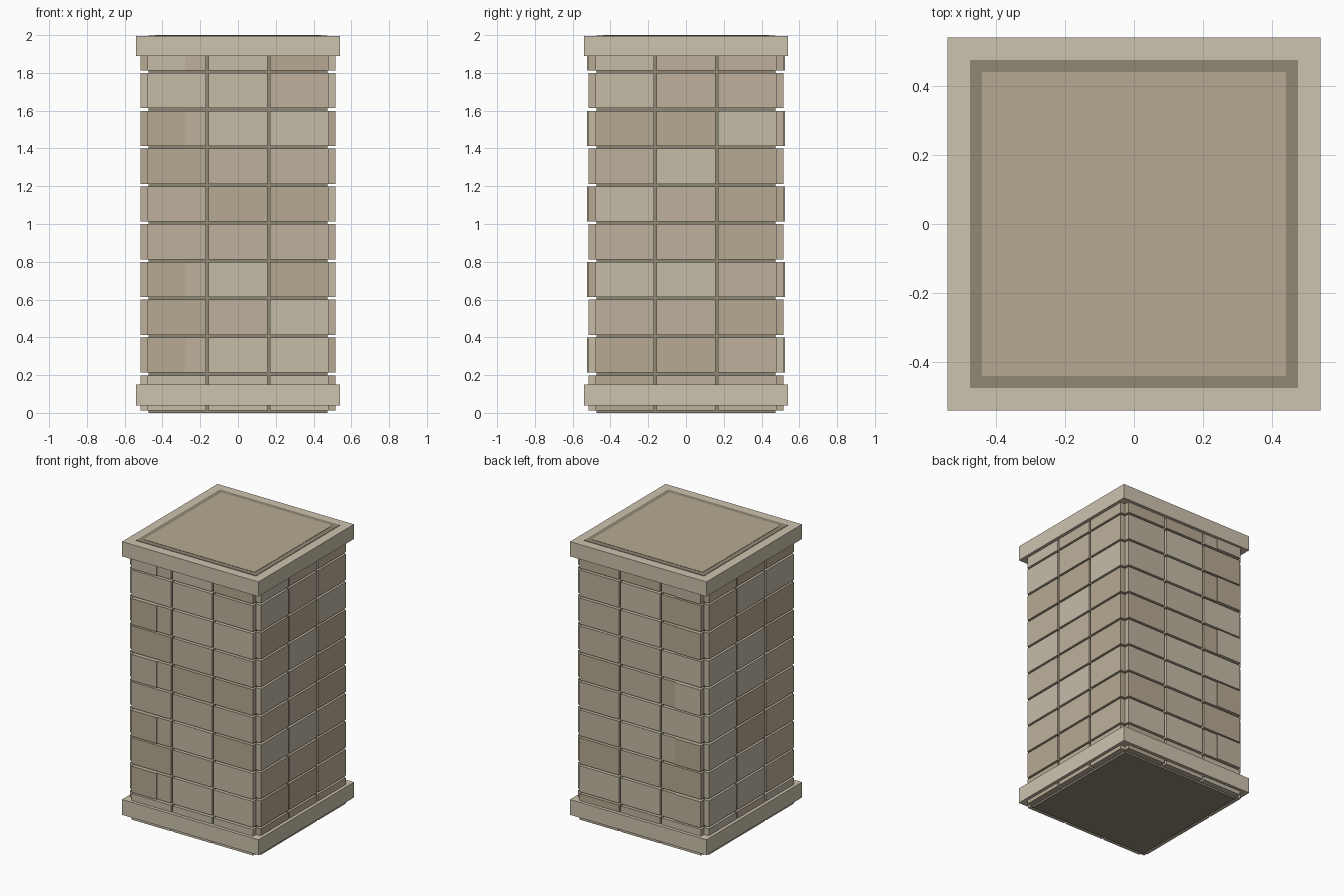
import bpy, random

if "Cube" in bpy.data.objects:
    bpy.data.objects.remove(bpy.data.objects["Cube"])
random.seed(4)


def material(name, rgb):
    # display colour given in sRGB, stored linear
    m = bpy.data.materials.new(name)
    m.diffuse_color = [c ** 2.2 for c in rgb] + [1]
    m.use_nodes = True
    m.node_tree.nodes["Principled BSDF"].inputs["Base Color"].default_value = m.diffuse_color
    return m


mortar = material("mortar", (0.56, 0.53, 0.46))
trim = material("trim_stone", (0.80, 0.76, 0.68))
stones = [material("stone_light", (0.77, 0.73, 0.65)),
          material("stone_mid", (0.74, 0.69, 0.61)),
          material("stone_dark", (0.71, 0.66, 0.57))]


def box(name, lo, hi, mat):
    corners = [(x, y, z) for x in (lo[0], hi[0]) for y in (lo[1], hi[1]) for z in (lo[2], hi[2])]
    faces = [(0, 1, 3, 2), (4, 6, 7, 5), (0, 4, 5, 1), (2, 3, 7, 6), (0, 2, 6, 4), (1, 5, 7, 3)]
    mesh = bpy.data.meshes.new(name)
    mesh.from_pydata(corners, [], faces)
    mesh.materials.append(mat)
    obj = bpy.data.objects.new(name, mesh)
    bpy.context.collection.objects.link(obj)
    return obj


def brick(name, axis, side, a0, a1, z0, z1, out):
    # brick on the face at +/- axis, running from a0 to a1 along the face
    d0, d1 = sorted((side * 0.44, side * out))
    if axis == "x":
        lo, hi = (d0, a0, z0), (d1, a1, z1)
    else:
        lo, hi = (a0, d0, z0), (a1, d1, z1)
    box(name, lo, hi, random.choice(stones))


# core and mortar body
box("mortar_body", (-0.475, -0.475, 0), (0.475, 0.475, 1.998), mortar)
box("inner_core", (-0.44, -0.44, 0.01), (0.44, 0.44, 2.0), stones[2])

# base and cap bands
box("base_band", (-0.54, -0.54, 0.04), (0.54, 0.54, 0.15), trim)
box("cap_band", (-0.54, -0.54, 1.89), (0.54, 0.54, 1.995), trim)

# brick courses on all four faces
for row in range(10):
    z0 = 0.2 * row + 0.013
    z1 = min(0.2 * row + 0.199, 1.99)
    for axis in "xy":
        for side in (-1, 1):
            for c in (-0.325, 0, 0.325):
                brick("brick", axis, side, c - 0.155, c + 0.155, z0, z1, 0.517)
    # raised half bricks on front and back, every other course
    if row % 2:
        for side in (-1, 1):
            brick("half_brick", "y", side, -0.48, -0.28, z0, z1, 0.524)
